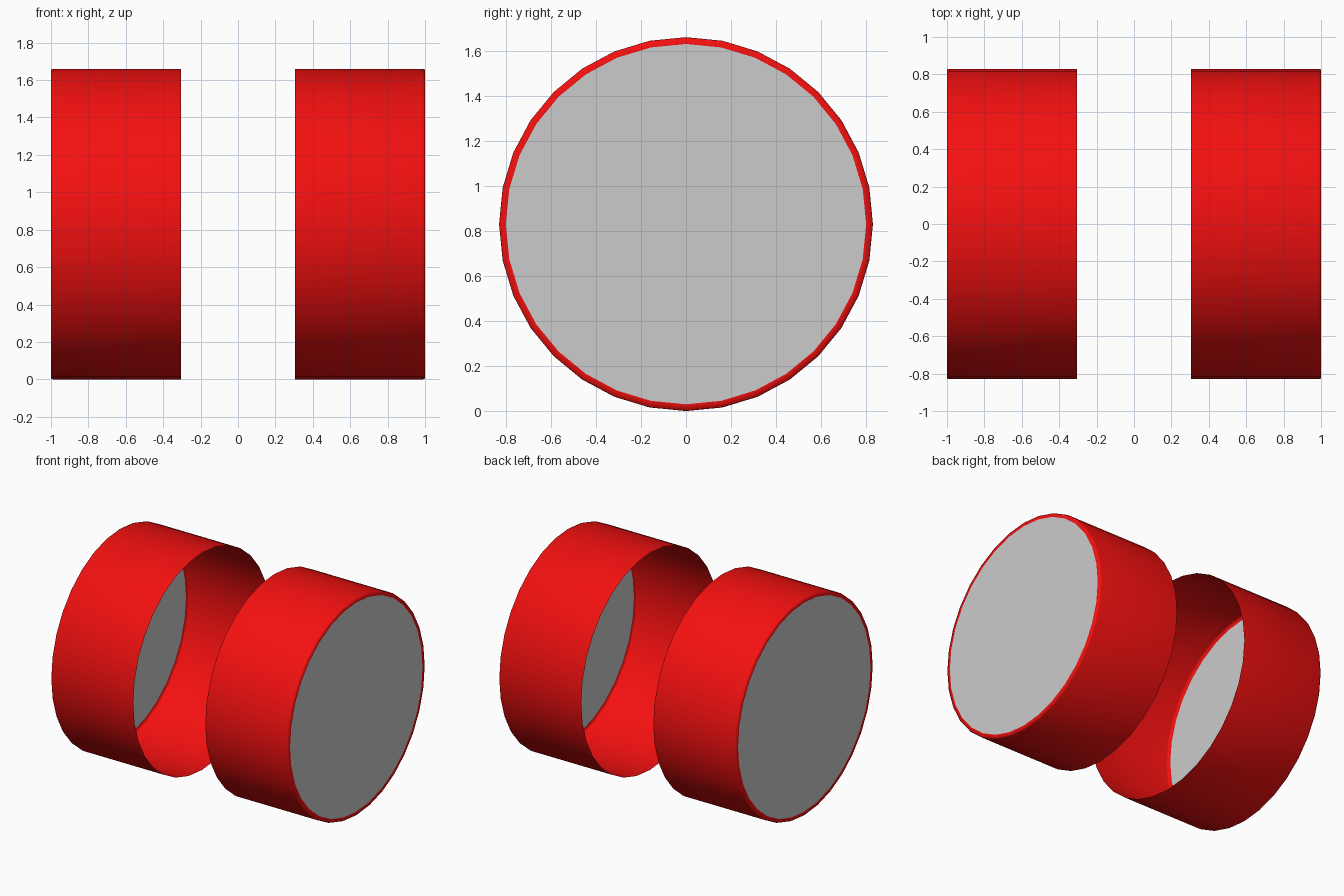
import bpy, bmesh
from math import sin, cos, pi

if "Cube" in bpy.data.objects:
    bpy.data.objects.remove(bpy.data.objects["Cube"])

R, N = 0.83, 32
red = bpy.data.materials.new("red")
red.diffuse_color = (0.9, 0.005, 0.005, 1)
red.use_nodes = True
red.node_tree.nodes["Principled BSDF"].inputs["Base Color"].default_value = red.diffuse_color


def make_object(name, bm, mat=None, smooth=False):
    bmesh.ops.recalc_face_normals(bm, faces=bm.faces)
    for f in bm.faces:
        f.smooth = smooth
    me = bpy.data.meshes.new(name)
    bm.to_mesh(me)
    bm.free()
    if mat:
        me.materials.append(mat)
    ob = bpy.data.objects.new(name, me)
    bpy.context.collection.objects.link(ob)
    return ob


def ring(bm, x, r):
    return [bm.verts.new((x, r * sin(2 * pi * i / N), R + r * cos(2 * pi * i / N)))
            for i in range(N)]


def outward(bm, side):
    # open shells: make the faces look away from the drum's inside
    for f in bm.faces:
        c = f.calc_center_median()
        c.x -= side * 0.6
        c.z -= R
        f.normal_update()
        if f.normal.dot(c) < 0:
            f.normal_flip()


# thin open drum: inner mouth, wall, soft outer corner, narrow end rim
profile = [(0.305, R), (0.988, R), (1.0, R - 0.004), (1.0, 0.80)]

for side, label in ((-1, "left"), (1, "right")):
    # red drum wall
    bm = bmesh.new()
    rings = [ring(bm, side * x, r) for x, r in profile]
    for a, b in zip(rings, rings[1:]):
        for i in range(N):
            j = (i + 1) % N
            bm.faces.new((a[i], a[j], b[j], b[i]))
    ob = make_object(label + "_drum", bm, red, True)
    bm = bmesh.new()
    bm.from_mesh(ob.data)
    outward(bm, side)
    bm.to_mesh(ob.data)
    bm.free()

    # grey end disc
    bm = bmesh.new()
    bm.faces.new(ring(bm, side * 1.0, 0.80))
    ob = make_object(label + "_end_disc", bm)
    bm = bmesh.new()
    bm.from_mesh(ob.data)
    outward(bm, side)
    bm.to_mesh(ob.data)
    bm.free()
